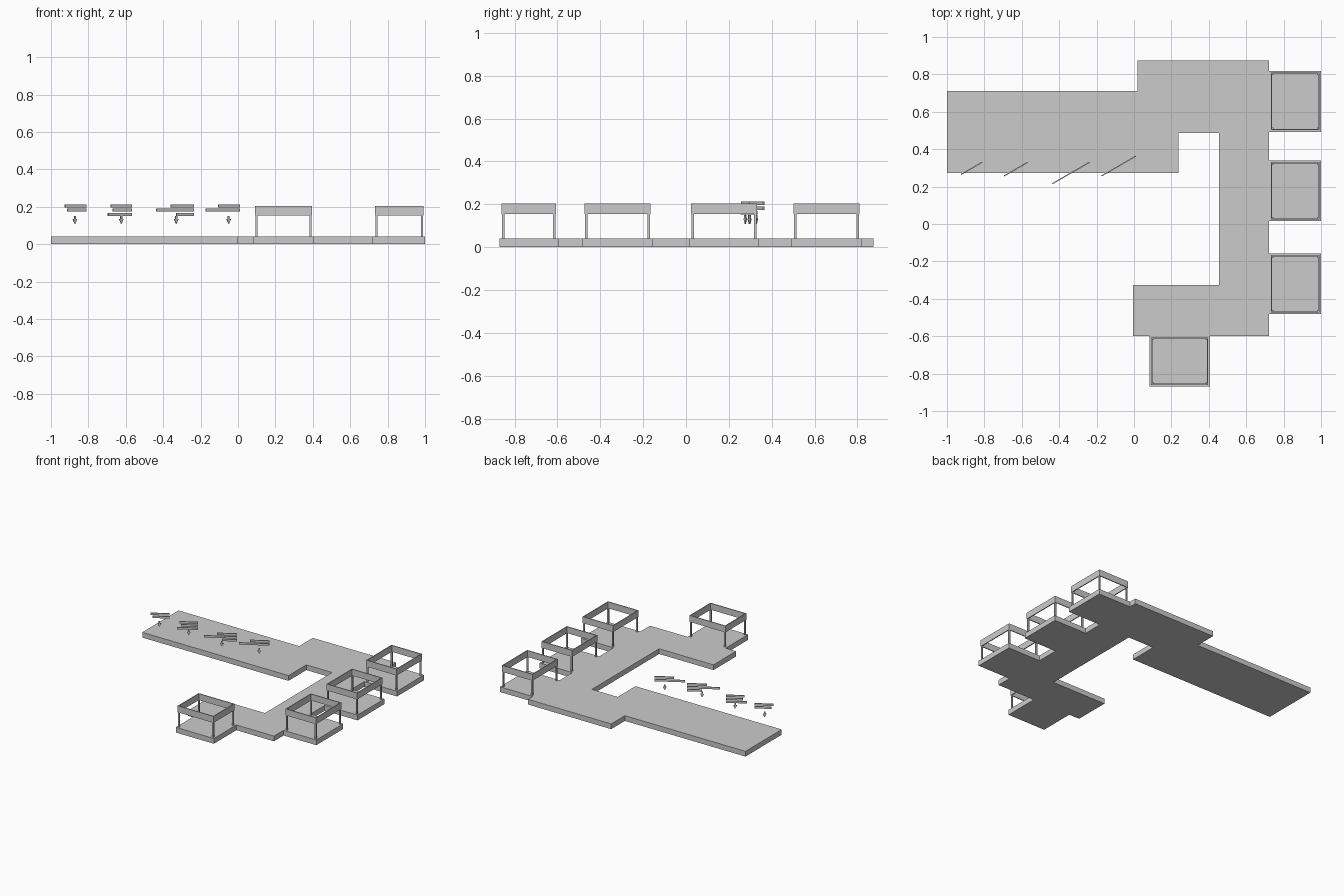
import bpy, bmesh, math
from mathutils import Matrix, Vector

if "Cube" in bpy.data.objects:
    bpy.data.objects.remove(bpy.data.objects["Cube"])


def add_object(name, bm):
    bmesh.ops.recalc_face_normals(bm, faces=bm.faces)
    mesh = bpy.data.meshes.new(name)
    bm.to_mesh(mesh)
    bm.free()
    obj = bpy.data.objects.new(name, mesh)
    bpy.context.collection.objects.link(obj)
    return obj


def add_box(bm, x0, x1, y0, y1, z0, z1):
    mat = Matrix.Translation(((x0 + x1) / 2, (y0 + y1) / 2, (z0 + z1) / 2))
    mat = mat @ Matrix.Diagonal((x1 - x0, y1 - y0, z1 - z0, 1))
    bmesh.ops.create_cube(bm, size=1, matrix=mat)


def extrude_profile(bm, points, offset):
    face = bm.faces.new([bm.verts.new(p) for p in points])
    new = bmesh.ops.extrude_face_region(bm, geom=[face])["geom"]
    verts = [g for g in new if isinstance(g, bmesh.types.BMVert)]
    bmesh.ops.translate(bm, verts=verts, vec=Vector(offset))


FLOOR = 0.04

# Main walkway slab
outline = [(-1, 0.272), (0.237, 0.272), (0.237, 0.487), (0.455, 0.487),
           (0.455, -0.325), (-0.005, -0.325), (-0.005, -0.598), (0.723, -0.598),
           (0.723, 0.875), (0.02, 0.875), (0.02, 0.71), (-1, 0.71)]
bm = bmesh.new()
extrude_profile(bm, [(x, y, 0) for x, y in outline], (0, 0, FLOOR))
add_object("walkway_slab", bm)


# Booth: base slab, four corner posts and an open fascia ring
def booth(name, x0, x1, y0, y1):
    bm = bmesh.new()
    add_box(bm, x0, x1, y0, y1, 0, FLOOR)
    add_object(name + "_base", bm)

    i, t, p = 0.009, 0.007, 0.011
    a, b, c, d = x0 + i, x1 - i, y0 + i, y1 - i
    bm = bmesh.new()
    for px in (a + 0.002, b - p - 0.002):
        for py in (c + 0.002, d - p - 0.002):
            add_box(bm, px, px + p, py, py + p, FLOOR, 0.155)
    add_object(name + "_posts", bm)

    bm = bmesh.new()
    z0, z1 = 0.154, 0.203
    add_box(bm, a, b, c, c + t, z0, z1)
    add_box(bm, a, b, d - t, d, z0, z1)
    add_box(bm, a, a + t, c + t, d - t, z0, z1)
    add_box(bm, b - t, b, c + t, d - t, z0, z1)
    add_object(name + "_fascia", bm)


for n, y in enumerate((-0.482, 0.015, 0.493), 1):
    booth(f"side_booth_{n}", 0.723, 1.0, y, y + 0.325)
booth("front_booth", 0.083, 0.405, -0.87, -0.598)


# Floating sign: stacked plain bars, aligned at one end, with a down arrow
def sign(name, right, left_ends, arrow_x):
    ang = math.radians(30)
    place = Matrix.Translation((right[0], right[1], 0)) @ Matrix.Rotation(ang, 4, 'Z')
    h = 0.003
    bm = bmesh.new()
    for k, lx in enumerate(left_ends):
        top = 0.213 - 0.0225 * k
        add_box(bm, (lx - right[0]) / math.cos(ang), 0, -h, h, top - 0.016, top)
    add_object(name + "_bars", bm).matrix_world = place

    ax = (arrow_x - right[0]) / math.cos(ang)
    shape = [(-0.005, 0.15), (0.005, 0.15), (0.005, 0.134),
             (0.013, 0.134), (0, 0.108), (-0.013, 0.134), (-0.005, 0.134)]
    bm = bmesh.new()
    extrude_profile(bm, [(ax + x, -h, z) for x, z in shape], (0, 2 * h, 0))
    add_object(name + "_arrow", bm).matrix_world = place


sign("sign_1", (-0.812, 0.33), (-0.925, -0.912), -0.872)
sign("sign_2", (-0.568, 0.33), (-0.68, -0.67, -0.695), -0.624)
sign("sign_3", (-0.238, 0.33), (-0.36, -0.437, -0.33), -0.33)
sign("sign_4", (0.01, 0.363), (-0.105, -0.173), -0.05)
